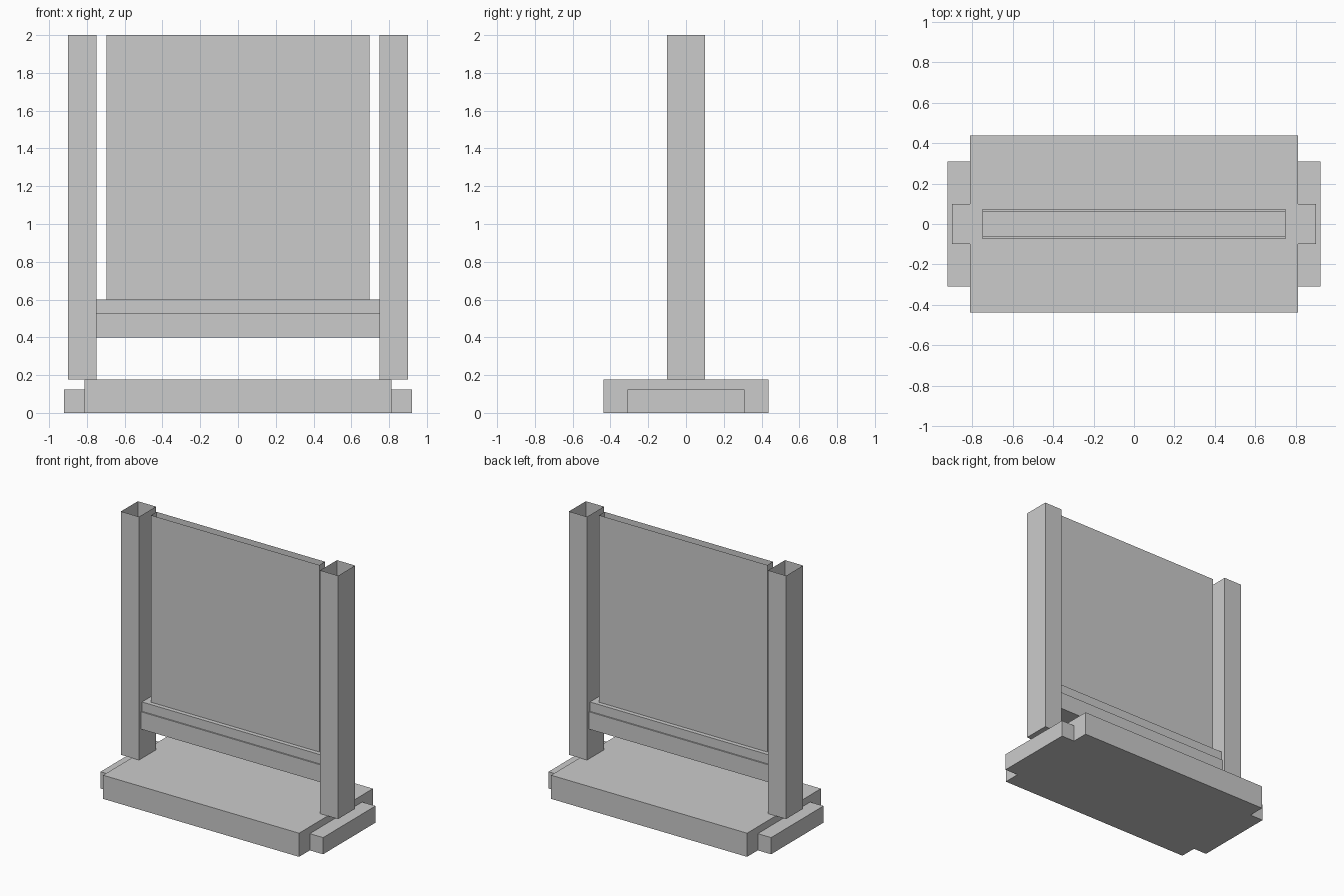
import bpy
import bmesh
from mathutils import Vector

if "Cube" in bpy.data.objects:
    bpy.data.objects.remove(bpy.data.objects["Cube"])


def box(name, lo, hi, open_top=False):
    """Box between two corners, optionally without its top face."""
    lo, hi = Vector(lo), Vector(hi)
    bm = bmesh.new()
    bmesh.ops.create_cube(bm, size=1)
    bmesh.ops.scale(bm, vec=hi - lo, verts=bm.verts)
    bmesh.ops.translate(bm, vec=(lo + hi) / 2, verts=bm.verts)
    if open_top:
        bm.normal_update()
        top = [f for f in bm.faces if f.normal.z > 0.9]
        bmesh.ops.delete(bm, geom=top, context='FACES_ONLY')
    mesh = bpy.data.meshes.new(name)
    bm.to_mesh(mesh)
    bm.free()
    obj = bpy.data.objects.new(name, mesh)
    bpy.context.collection.objects.link(obj)
    return obj


def mirrored(name, x0, x1, y, z0, z1, open_top=False):
    """Matching left and right boxes."""
    box("left_" + name, (-x1, -y, z0), (-x0, y, z1), open_top)
    box("right_" + name, (x0, -y, z0), (x1, y, z1), open_top)


# Base slab with a lower block at each end
box("base_slab", (-0.812, -0.437, 0), (0.812, 0.437, 0.177))
mirrored("base_end", 0.812, 0.922, 0.31, 0, 0.125)

# Hollow posts, open at the top
mirrored("post", 0.75, 0.90, 0.10, 0.178, 2.0, open_top=True)

# Stepped cross rail between the posts
box("lower_rail", (-0.75, -0.075, 0.40), (0.75, 0.075, 0.53))
box("upper_rail", (-0.75, -0.065, 0.53), (0.75, 0.065, 0.60))

# Thin hollow panel standing on the rail, open at the top
box("panel", (-0.697, -0.033, 0.60), (0.697, 0.033, 2.0), open_top=True)
